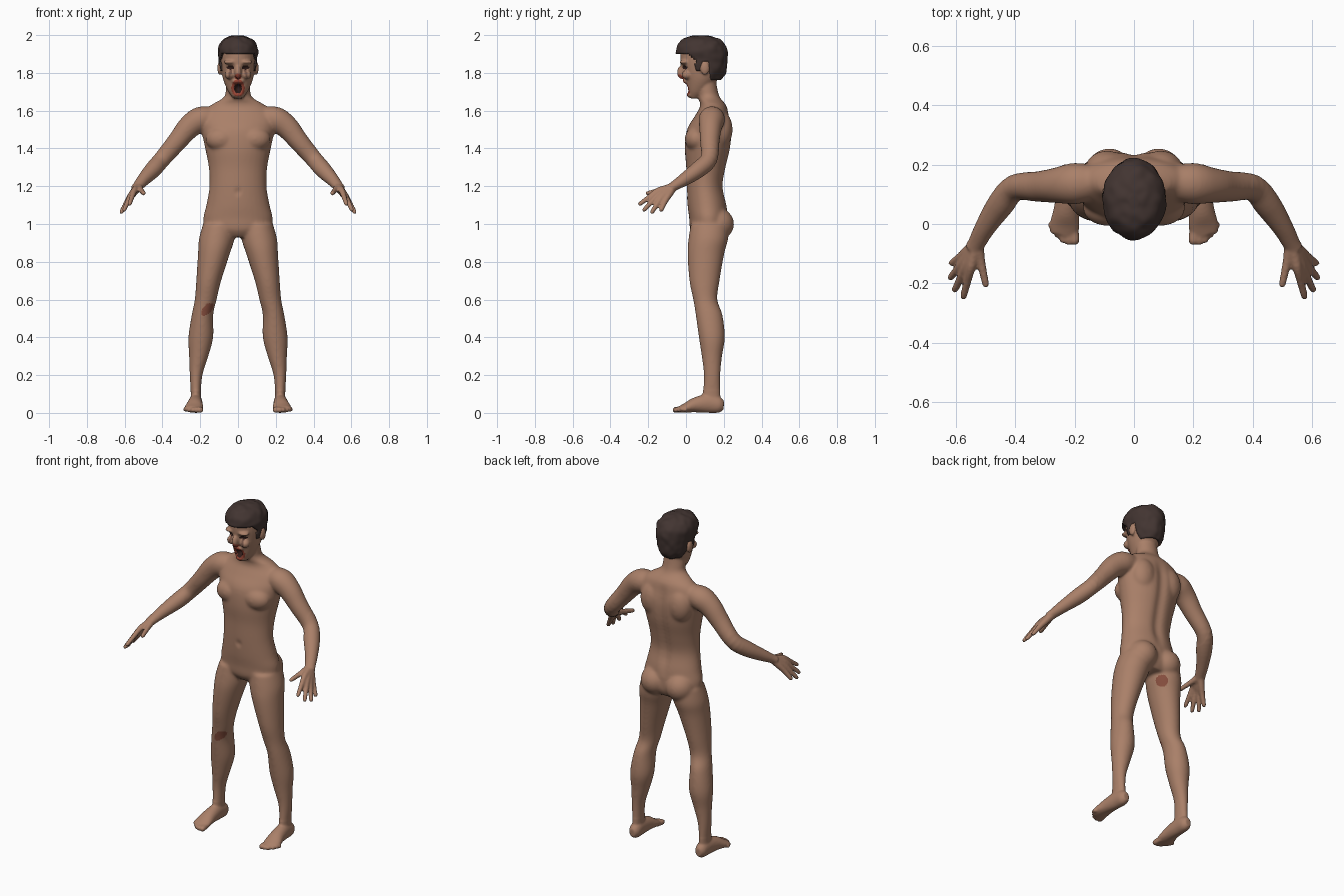
import bpy, bmesh, math
from mathutils import Vector, Matrix, noise

cube = bpy.data.objects.get("Cube")
if cube:
    bpy.data.objects.remove(cube)


def material(name, rgb):
    m = bpy.data.materials.new(name)
    m.use_nodes = True
    m.diffuse_color = (*rgb, 1)
    bsdf = m.node_tree.nodes["Principled BSDF"]
    bsdf.inputs["Base Color"].default_value = (*rgb, 1)
    bsdf.inputs["Roughness"].default_value = 0.8
    return m


skin = material("skin", (0.40, 0.215, 0.14))
graze = material("grazed_skin", (0.25, 0.08, 0.05))
blood = material("raw_red", (0.32, 0.06, 0.035))
dark = material("dark_hollow", (0.03, 0.012, 0.01))
bruise = material("bruised_skin", (0.17, 0.085, 0.06))
hair_brown = material("hair_brown", (0.055, 0.035, 0.031))


def spline(rings, steps):
    """Catmull-Rom interpolation through ring tuples."""
    pts = [Vector(r) for r in rings]
    pts = [pts[0]] + pts + [pts[-1]]
    out = []
    for i in range(1, len(pts) - 2):
        a, b, c, d = pts[i - 1:i + 3]
        for k in range(steps):
            t = k / steps
            out.append(0.5 * (2 * b + (c - a) * t + (2 * a - 5 * b + 4 * c - d) * t * t
                              + (3 * b - a - 3 * c + d) * t ** 3))
    return out + [pts[-1]]


def loft(bm, rings, pair=False, upright=False, sides=32, steps=4):
    """Closed tube through rings (x, y, z, half width, half depth)."""
    path = spline(rings, steps)
    for s in ((1, -1) if pair else (1,)):
        loops = []
        for i, p in enumerate(path):
            rot = Matrix.Identity(3)
            if not upright:
                tan = Vector(path[min(i + 1, len(path) - 1)][:3]) - Vector(path[max(i - 1, 0)][:3])
                rot = tan.to_track_quat('Z', 'Y').to_matrix()
            loop = []
            for k in range(sides):
                a = math.tau * k / sides
                q = Vector(p[:3]) + rot @ Vector((p[3] * math.cos(a), p[4] * math.sin(a), 0))
                loop.append(bm.verts.new((q.x * s, q.y, q.z)))
            loops.append(loop)
        for lo, hi in zip(loops, loops[1:]):
            for k in range(sides):
                n = (k + 1) % sides
                bm.faces.new((lo[k], lo[n], hi[n], hi[k]))
        bm.faces.new(loops[0])
        bm.faces.new(loops[-1])


def blob(bm, centre, radii, pair=True):
    for s in ((1, -1) if pair else (1,)):
        m = Matrix.Translation((centre[0] * s, centre[1], centre[2])) @ Matrix.Diagonal((*radii, 1))
        bmesh.ops.create_uvsphere(bm, u_segments=24, v_segments=16, radius=1, matrix=m)


def make_object(name, bm, mats):
    bmesh.ops.recalc_face_normals(bm, faces=bm.faces[:])
    me = bpy.data.meshes.new(name)
    bm.to_mesh(me)
    bm.free()
    for m in mats:
        me.materials.append(m)
    ob = bpy.data.objects.new(name, me)
    bpy.context.collection.objects.link(ob)
    return ob


bm = bmesh.new()
# torso and neck
loft(bm, [(0, .125, .93, .11, .075), (0, .122, .97, .17, .1), (0, .12, 1.03, .184, .103),
          (0, .113, 1.1, .168, .105), (0, .101, 1.2, .151, .098), (0, .108, 1.3, .155, .107),
          (0, .116, 1.4, .174, .122), (0, .125, 1.5, .195, .12), (0, .138, 1.57, .2, .092),
          (0, .145, 1.625, .15, .07), (0, .122, 1.67, .076, .058), (0, .11, 1.72, .064, .055),
          (0, .1, 1.8, .06, .055)], upright=True)
blob(bm, (.083, .165, 1.0), (.085, .09, .085))     # buttocks
blob(bm, (.088, .055, 1.45), (.085, .062, .065))   # chest muscles
blob(bm, (.09, .185, 1.5), (.075, .062, .1))       # shoulder blades
# legs
loft(bm, [(.1, .125, 1.0, .085, .1), (.113, .118, .92, .094, .105), (.128, .105, .84, .084, .097),
          (.155, .098, .7, .066, .08), (.171, .102, .6, .058, .064), (.188, .122, .52, .057, .071),
          (.197, .137, .4, .066, .069), (.208, .137, .3, .051, .054), (.222, .138, .2, .034, .044),
          (.223, .135, .1, .027, .047), (.223, .135, .04, .03, .05)], pair=True, upright=True)
# feet and toes
loft(bm, [(.222, .2, .04, .018, .024), (.222, .175, .042, .033, .042), (.224, .12, .05, .036, .05),
          (.228, .05, .042, .042, .04), (.233, 0, .027, .05, .026), (.237, -.035, .018, .046, .017)],
     pair=True)
for i in range(5):
    x, tip, r = .2 + .0195 * i, -.066 + .006 * (i - 1) ** 2 * (i > 1), .0165 - .0015 * i
    loft(bm, [(x + .004, -.01, .02, r, r), (x, tip + .012, .016, r, r), (x, tip - .004, .014, r * .6, r * .6)],
         pair=True, sides=12)
# arms
loft(bm, [(.14, .14, 1.56, .06, .06), (.2, .136, 1.553, .07, .068), (.26, .13, 1.512, .06, .062),
          (.32, .126, 1.44, .052, .053), (.4, .122, 1.345, .045, .046), (.45, .065, 1.288, .045, .044),
          (.5, -.01, 1.235, .035, .034), (.527, -.06, 1.203, .03, .026), (.54, -.085, 1.187, .03, .024)],
     pair=True)
# fingers and thumb, each running back through the palm to the wrist
wrist = Vector((.53, -.065, 1.198))
fingers = [((.55, -.15, 1.176), (.576, -.252, 1.1)), ((.567, -.147, 1.154), (.606, -.228, 1.068)),
           ((.577, -.132, 1.137), (.621, -.185, 1.056)), ((.58, -.108, 1.126), (.618, -.135, 1.066)),
           ((.517, -.12, 1.183), (.497, -.213, 1.16))]
for knuckle, tip in fingers:
    k, t = Vector(knuckle), Vector(tip)
    stops = [(wrist, .022), (wrist.lerp(k, .6), .019), (k, .016), (k.lerp(t, .5), .0135),
             (k.lerp(t, .9), .0115), (t, .006)]
    loft(bm, [(*p, r, r) for p, r in stops], pair=True, sides=12)
# head
loft(bm, [(0, .045, 1.665, .024, .025), (0, .062, 1.7, .051, .055), (0, .08, 1.76, .077, .085),
          (0, .089, 1.82, .089, .113), (0, .09, 1.88, .094, .12), (0, .085, 1.94, .088, .108),
          (0, .08, 1.98, .05, .06)], upright=True)
blob(bm, (.097, .1, 1.825), (.012, .024, .036))                # ears
blob(bm, (0, -.024, 1.803), (.018, .024, .036), pair=False)    # nose
blob(bm, (.04, -.008, 1.857), (.036, .026, .012))              # brows
blob(bm, (.045, .005, 1.79), (.026, .028, .024))               # cheekbones
blob(bm, (0, .005, 1.755), (.034, .022, .014), pair=False)     # upper lip
blob(bm, (0, .025, 1.685), (.03, .022, .016), pair=False)      # lower lip and chin
body = make_object("body", bm, [])

# fuse the parts into one skin
rem = body.modifiers.new("fuse", 'REMESH')
rem.mode = 'VOXEL'
rem.voxel_size = 0.006
soft = body.modifiers.new("soften", 'SMOOTH')
soft.iterations = 4
dg = bpy.context.evaluated_depsgraph_get()
fused = bpy.data.meshes.new_from_object(body.evaluated_get(dg))
body.modifiers.clear()
body.data = fused
fused.name = "body"
fused.materials.clear()
for m in (skin, graze, blood, dark, bruise):
    fused.materials.append(m)


def ell(u, v, ru, rv):
    return (u / ru) ** 2 + (v / rv) ** 2


# sculpt mouth, eye sockets, navel and spine
for v in fused.vertices:
    x, y, z = v.co
    if y < .07 and z > 1.66:
        v.co.y += .035 * math.exp(-ell(x, z - 1.72, .018, .022) ** 2)
        v.co.y += .013 * math.exp(-ell(abs(x) - .038, z - 1.827, .018, .014))
    elif y < .05:
        v.co.y += .012 * math.exp(-ell(x, z - 1.17, .012, .014))
    elif y > .13 and 1.05 < z < 1.62:
        v.co.y -= .014 * math.exp(-(x / .028) ** 2) * min(1, (z - 1.05) * 10, (1.62 - z) * 10)


def skin_colour(x, y, z):
    if z > 1.65 and y < .06:
        if ell(x, z - 1.718, .019, .026) < 1:
            return 3
        if ell(x, z - 1.72, .036, .045) < 1 or ell(x, z - 1.78, .018, .015) < 1:
            return 2
        if ell(abs(x) - .04, z - 1.828, .02, .01) < 1:
            return 3
        if ell(abs(x) - .034 - (1.83 - z) * .25, z - 1.8, .007, .035) < 1:
            return 4
    # scraped right knee, patch on the back of the right thigh
    dx, dz = x + .163, z - .548
    if y < .12 and ell(dx * .7 + dz * .7, dx * .7 - dz * .7, .042, .022) < 1:
        return 1
    if x < 0 and (Vector((x, y, z)) - Vector((-.06, .17, .89))).length < .036:
        return 1
    return 0


for p in fused.polygons:
    p.use_smooth = True
    p.material_index = skin_colour(*p.center)

# blend shoulders, hips and limbs; leave face, hands and feet crisp
broad = body.vertex_groups.new(name="broad_forms")
broad.add([v.index for v in fused.vertices
           if abs(v.co.x) < .4 and .12 < v.co.z < 1.64], 1, 'REPLACE')
blend = body.modifiers.new("blend", 'SMOOTH')
blend.vertex_group = "broad_forms"
blend.iterations = 22

# hair cap with a trimmed hairline
bm = bmesh.new()
loft(bm, [(0, .115, 1.75, .055, .06), (0, .097, 1.8, .09, .112), (0, .087, 1.86, .1, .131),
          (0, .083, 1.92, .106, .136), (0, .081, 1.965, .088, .113), (0, .077, 1.99, .05, .07),
          (0, .075, 1.998, .015, .02)], upright=True, sides=72, steps=6)


def hairline(y):
    if y < .05:
        return 1.905 - max(0, y) * .7
    if y < .088:
        return 1.805
    return 1.855 if y < .125 else 1.765


trim = [f for f in bm.faces if f.calc_center_median().z < hairline(f.calc_center_median().y)]
bmesh.ops.delete(bm, geom=trim, context='FACES')
for v in bm.verts:
    d = Vector((v.co.x, v.co.y - .085, v.co.z - 1.87)).normalized()
    v.co += d * .006 * noise.noise(v.co * 28)
hair = make_object("hair", bm, [hair_brown])
for p in hair.data.polygons:
    p.use_smooth = True
thick = hair.modifiers.new("thickness", 'SOLIDIFY')
thick.thickness = 0.014
thick.offset = -1
